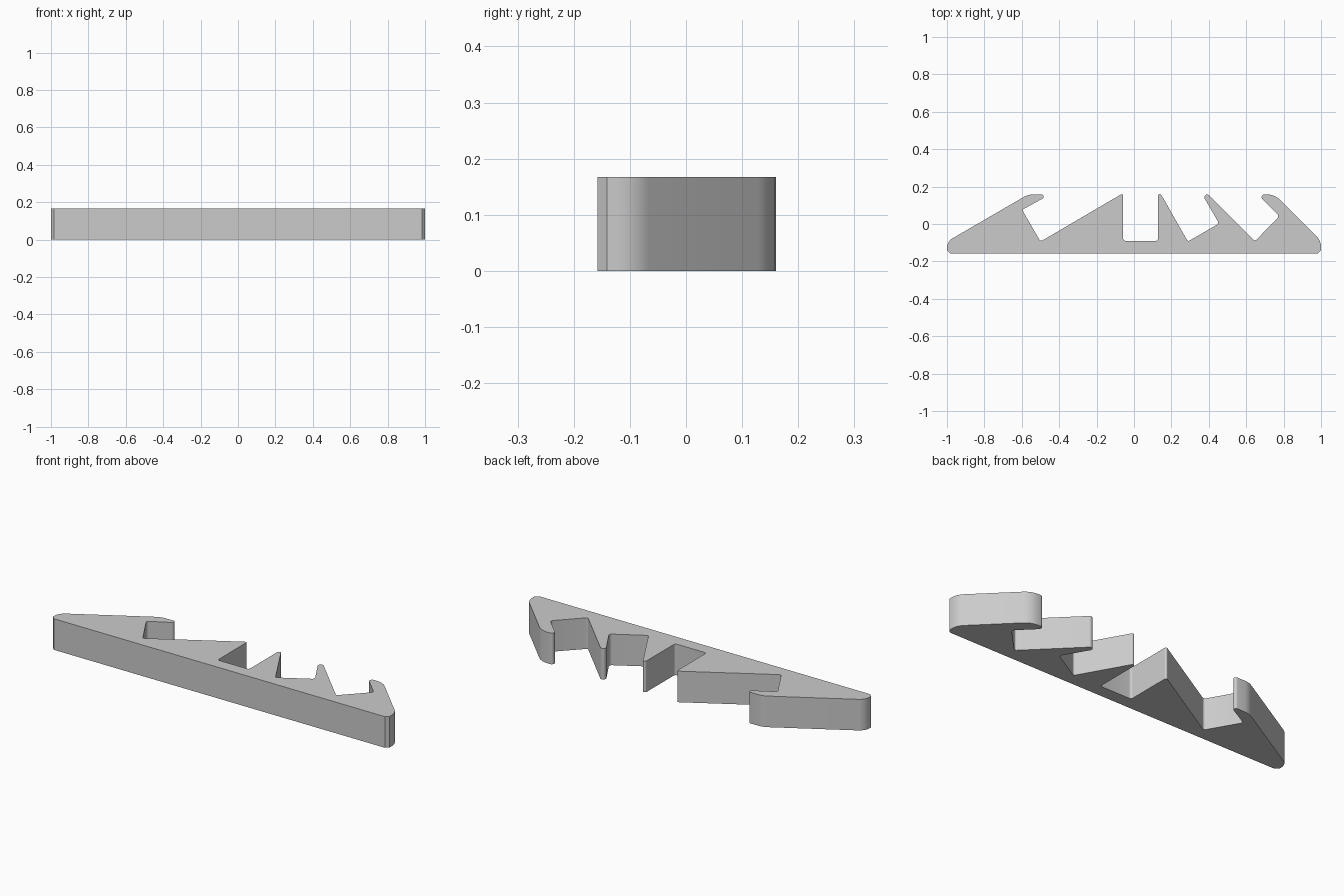
import bpy
import bmesh
import math
from mathutils import Vector

# Remove the default object
default = bpy.data.objects.get("Cube")
if default:
    bpy.data.objects.remove(default, do_unlink=True)

THICKNESS = 0.167


def make_material(name, colour):
    material = bpy.data.materials.new(name)
    material.use_nodes = True
    material.diffuse_color = colour
    material.node_tree.nodes["Principled BSDF"].inputs["Base Color"].default_value = colour
    return material


def round_corner(before, corner, after, radius, steps):
    """Return the points of an arc tangent to both sides of a corner."""
    to_before = (before - corner).normalized()
    to_after = (after - corner).normalized()
    half = to_before.angle(to_after) / 2
    bisector = (to_before + to_after).normalized()
    centre = corner + bisector * (radius / math.sin(half))
    tangent = radius / math.tan(half)
    start = corner + to_before * tangent - centre
    end = corner + to_after * tangent - centre
    sweep = math.pi - 2 * half
    points = []
    for i in range(steps + 1):
        t = i / steps
        weight_start = math.sin((1 - t) * sweep) / math.sin(sweep)
        weight_end = math.sin(t * sweep) / math.sin(sweep)
        points.append(centre + start * weight_start + end * weight_end)
    return points


# Outline corners: x, y, rounding radius, arc steps
corners = [
    # straight front edge with clipped ends
    (-1, -.158, .017, 1), (1, -.158, .017, 1),
    # right ramp and hooked tip
    (1, -.09, .08, 8), (.752, .158, .1, 8), (.661, .158, .015, 8),
    (.777, .042, .015, 6), (.647, -.092, .01, 6),
    # slanted tooth
    (.32, .235, .015, 10), (.455, .003, .015, 6), (.288, -.094, .01, 6),
    # upright tooth and square slot
    (.128, .188, .01, 10), (.128, -.09, .012, 6), (-.058, -.09, .012, 6),
    # long ramp tooth
    (-.058, .165, .008, 8), (-.5, -.094, .012, 6),
    # left hook and ramp
    (-.598, .076, .012, 6), (-.448, .158, .012, 10),
    (-.566, .158, .1, 8), (-1, -.094, .06, 8),
]

outline = []
for i, (x, y, radius, steps) in enumerate(corners):
    before = Vector(corners[i - 1][:2])
    after = Vector(corners[(i + 1) % len(corners)][:2])
    outline += round_corner(before, Vector((x, y)), after, radius, steps)

# Extrude the outline into the toothed bar
bm = bmesh.new()
base = bm.faces.new([bm.verts.new((p.x, p.y, 0)) for p in outline])
extruded = bmesh.ops.extrude_face_region(bm, geom=[base], use_keep_orig=True)
top_verts = [g for g in extruded["geom"] if isinstance(g, bmesh.types.BMVert)]
bmesh.ops.translate(bm, verts=top_verts, vec=(0, 0, THICKNESS))
bmesh.ops.recalc_face_normals(bm, faces=bm.faces)

mesh = bpy.data.meshes.new("toothed_bar")
bm.to_mesh(mesh)
bm.free()
bar = bpy.data.objects.new("toothed_bar", mesh)
bpy.context.collection.objects.link(bar)
mesh.materials.append(make_material("plain grey", (0.6, 0.6, 0.6, 1)))

# Smooth the rounded corners, keep the rims crisp
bpy.ops.object.select_all(action="DESELECT")
bar.select_set(True)
bpy.context.view_layer.objects.active = bar
bpy.ops.object.shade_smooth_by_angle(angle=math.radians(30))
